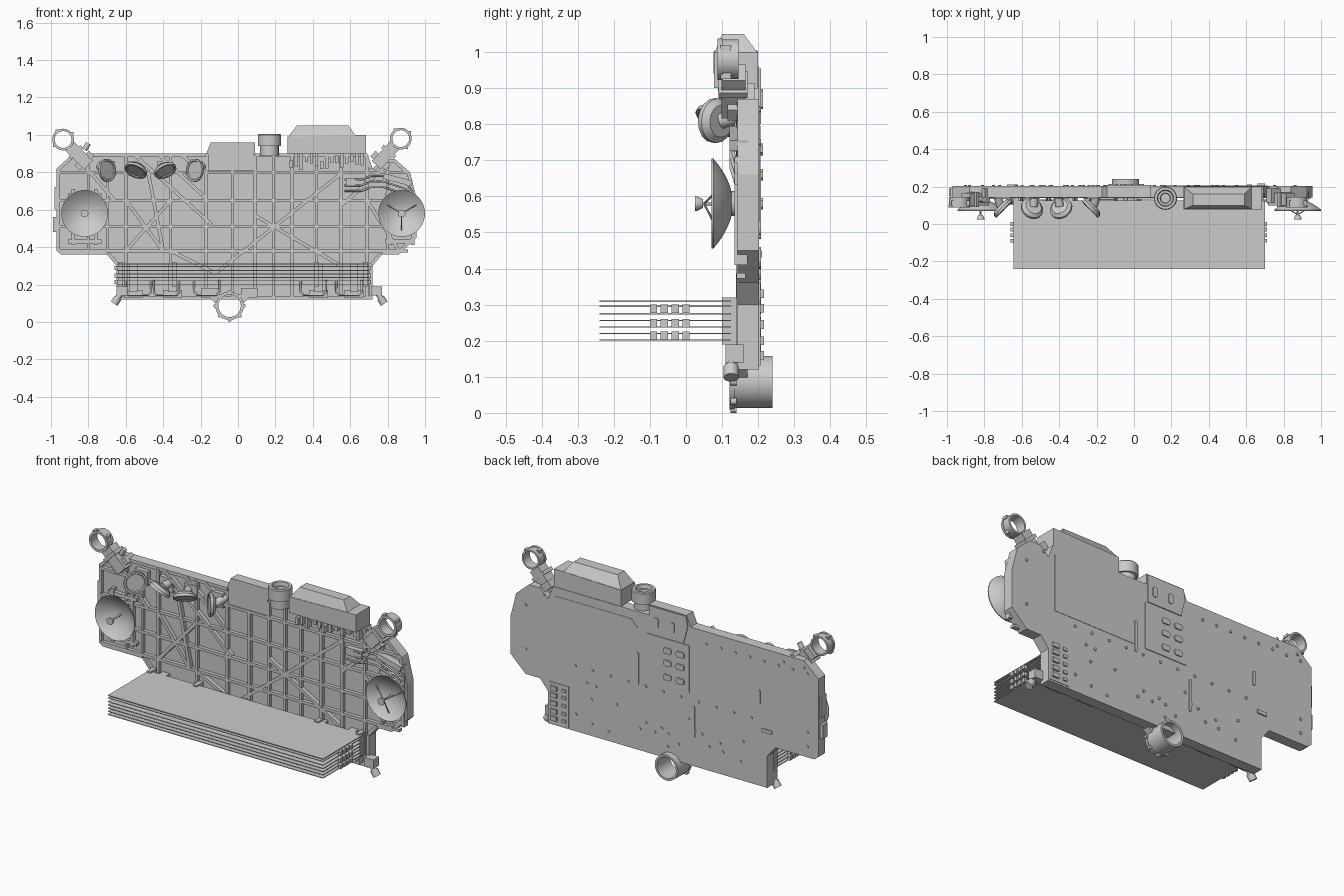
import bpy, bmesh, math, random
from mathutils import Vector, Matrix

if "Cube" in bpy.data.objects:
    bpy.data.objects.remove(bpy.data.objects["Cube"])

random.seed(4)

def finish(bm, name, smooth=False):
    bmesh.ops.recalc_face_normals(bm, faces=bm.faces)
    me = bpy.data.meshes.new(name)
    bm.to_mesh(me)
    bm.free()
    ob = bpy.data.objects.new(name, me)
    bpy.context.collection.objects.link(ob)
    if smooth:
        bpy.ops.object.select_all(action='DESELECT')
        ob.select_set(True)
        bpy.context.view_layer.objects.active = ob
        bpy.ops.object.shade_smooth_by_angle(angle=math.radians(35))
    return ob

def add_box(bm, x0, x1, y0, y1, z0, z1):
    m = Matrix.Translation(((x0+x1)/2, (y0+y1)/2, (z0+z1)/2)) @ Matrix.Diagonal((x1-x0, y1-y0, z1-z0, 1))
    bmesh.ops.create_cube(bm, size=1, matrix=m)

def add_bar(bm, a, b, w, y0, y1):
    """Straight bar between two (x, z) points."""
    d = Vector(b) - Vector(a)
    m = (Matrix.Translation(((a[0]+b[0])/2, (y0+y1)/2, (a[1]+b[1])/2))
         @ Matrix.Rotation(-math.atan2(d.y, d.x), 4, 'Y') @ Matrix.Diagonal((d.length, y1-y0, w, 1)))
    bmesh.ops.create_cube(bm, size=1, matrix=m)

def add_prism(bm, pts, y0, y1):
    """(x, z) outline extruded along y."""
    f = bm.faces.new([bm.verts.new((x, y0, z)) for x, z in pts])
    r = bmesh.ops.extrude_face_region(bm, geom=[f])
    bmesh.ops.translate(bm, vec=(0, y1-y0, 0), verts=[v for v in r['geom'] if isinstance(v, bmesh.types.BMVert)])

def add_lathe(bm, prof, loc, axis, n=40):
    """Closed (radius, height) profile spun about an axis."""
    m = Matrix.Translation(loc) @ Vector(axis).to_track_quat('Z', 'Y').to_matrix().to_4x4()
    rings = []
    for r, h in prof:
        if r < 1e-5:
            rings.append([bm.verts.new(m @ Vector((0, 0, h)))] * n)
        else:
            rings.append([bm.verts.new(m @ Vector((r*math.cos(t*math.tau/n), r*math.sin(t*math.tau/n), h))) for t in range(n)])
    for a, b in zip(rings, rings[1:] + rings[:1]):
        for i in range(n):
            j = (i+1) % n
            q = list(dict.fromkeys([a[i], a[j], b[j], b[i]]))
            if len(q) > 2:
                bm.faces.new(q)

def add_rod(bm, a, b, r, n=12):
    d = Vector(b) - Vector(a)
    add_lathe(bm, [(0, 0), (r, 0), (r, d.length), (0, d.length)], a, d, n)

def octagon(cx, cz, w, h, c):
    return [(cx+sx*(w-i*c), cz+sz*(h-(1-i)*c)) for sx, sz, i in
            [(-1, -1, 0), (-1, -1, 1), (1, -1, 1), (1, -1, 0), (1, 1, 0), (1, 1, 1), (-1, 1, 1), (-1, 1, 0)]]

def pipe(name, pts, r=0.006):
    cu = bpy.data.curves.new(name, 'CURVE')
    cu.dimensions, cu.bevel_depth, cu.bevel_resolution = '3D', r, 2
    sp = cu.splines.new('POLY')
    sp.points.add(len(pts)-1)
    for p, c in zip(sp.points, pts):
        p.co = (*c, 1)
    ob = bpy.data.objects.new(name, cu)
    bpy.context.collection.objects.link(ob)

# main panel with raised rim
outline = [(-.65, .12), (.72, .12), (.72, .30), (.77, .36), (.86, .36), (.955, .45), (.955, .66), (.92, .80),
           (.84, .87), (.77, .87), (.72, .82), (.69, .90), (.09, .90), (.09, .96), (-.145, .96), (-.17, .90),
           (-.88, .90), (-.97, .82), (-.97, .38), (-.945, .36), (-.70, .36), (-.65, .30)]
bm = bmesh.new()
add_prism(bm, outline, .160, .203)
finish(bm, "main_panel")
bm = bmesh.new()
cen = Vector((0, .55))
for a, b in zip(outline, outline[1:] + outline[:1]):
    a, b = Vector(a), Vector(b)
    d = (b-a).normalized()
    n = Vector((-d.y, d.x)) * .009
    add_bar(bm, a+n, b+n, .018, .143, .17)
finish(bm, "panel_rim")

# front rib grid: verticals, horizontals, diagonals
bm = bmesh.new()
for x in (-.60, -.36, .09, .19, .29, .42, .55, .69):
    add_bar(bm, (x, .13), (x, .89), .016, .14, .165)
for x in (-.17, -.03):
    add_bar(bm, (x, .13), (x, .81), .016, .14, .165)
for x in (-.80, -.70, .80):
    add_bar(bm, (x, .37), (x, .86), .014, .142, .165)
for z in (.80, .65, .51, .38):
    add_bar(bm, (-.96, z), (.91, z), .016, .14, .165)
for a, b in [((-.12, .26), (.56, .80)), ((.09, .57), (.55, .30)), ((-.55, .89), (-.14, .52)), ((-.42, .89), (-.17, .66)),
             ((-.60, .65), (-.40, .38)), ((-.48, .80), (-.40, .38)), ((-.66, .65), (-.86, .88)), ((.55, .62), (.80, .84)),
             ((-.60, .38), (-.36, .65)), ((.69, .65), (.86, .38)), ((-.36, .38), (-.12, .26)), ((-.30, .89), (-.19, .80))]:
    add_bar(bm, a, b, .018, .138, .165)
finish(bm, "front_ribs")
bm = bmesh.new()
add_prism(bm, [(-.16, .81), (.085, .81), (.085, .955), (-.14, .955), (-.16, .91)], .143, .165)
finish(bm, "centre_upper_block")

# stacked fin plates with spacers and side clips
bm = bmesh.new()
for z in (.202, .220, .238, .256, .275, .296, .310):
    add_box(bm, -.645, .70, -.24, .125, z-.002, z+.002)
finish(bm, "fin_plates")
bm = bmesh.new()
for x in (-.63, -.34, .42, .68):
    add_box(bm, x-.012, x+.012, .10, .16, .19, .32)
for x in (-.65, .703):
    for y in (-.09, -.06, -.03, 0):
        for z in (.205, .24, .28):
            add_box(bm, x-.009, x+.009, y-.01, y+.01, z-.003, z+.02)
finish(bm, "fin_brackets")

# brackets, pipes and boxes along the lower edge
bm = bmesh.new()
for x in (-.56, -.35, .43, .62):
    add_box(bm, x-.022, x+.022, .115, .16, .16, .31)
    add_box(bm, x-.05, x+.05, .125, .16, .13, .17)
for x in (-.15, .06):
    add_box(bm, x-.045, x+.045, .13, .16, .13, .18)
finish(bm, "lower_brackets")
for x, s in ((-.45, 1), (.47, -1), (-.60, 1), (.66, -1), (-.1, -1)):
    pipe("lower_pipe", [(x, .15, .22), (x, .125, .21), (x, .125, .16), (x+s*.015, .125, .145), (x+s*.12, .125, .145),
                        (x+s*.135, .125, .16), (x+s*.135, .15, .22)])

# large docking ring below
R = lambda ri, ro, h, lip: [(ri, 0), (ro+lip, 0), (ro+lip, .014), (ro, .014), (ro, h), (ri, h)]
bm = bmesh.new()
add_lathe(bm, R(.060, .072, .12, .004), (-.045, .12, .086), (0, 1, 0), 48)
for k in range(8):
    t = k*math.tau/8 + math.pi/2
    add_rod(bm, (-.045+.076*math.cos(t), .124, .086+.076*math.sin(t)), (-.045+.076*math.cos(t), .140, .086+.076*math.sin(t)), .010)
for s in (-1, 1):
    add_bar(bm, (-.045+s*.06, .11), (-.045+s*.10, .15), .035, .13, .17)
finish(bm, "lower_ring", True)

# upper corner rings on arms
for c, p, name in (((-.935, .975), (-.82, .86), "left"), ((.87, .98), (.76, .86), "right")):
    bm = bmesh.new()
    add_lathe(bm, R(.045, .055, .058, .003), (c[0], .087, c[1]), (0, 1, 0))
    for k in range(4):
        t = k*math.pi/2 + .6
        x, z = c[0]+.056*math.cos(t), c[1]+.056*math.sin(t)
        add_box(bm, x-.008, x+.008, .095, .125, z-.008, z+.008)
    finish(bm, name + "_upper_ring", True)
    bm = bmesh.new()
    d = (Vector(p)-Vector(c)).normalized()
    a = Vector(c) + d*.05
    add_bar(bm, a, Vector(p)+d*.03, .065, .098, .165)
    add_bar(bm, a+d*.035, a+d*.055, .09, .09, .17)
    add_bar(bm, a+d*.09, a+d*.13, .11, .115, .19)
    finish(bm, name + "_arm")

# small angled feet at lower corners
for x, s in ((-.62, -1), (.74, 1)):
    bm = bmesh.new()
    add_rod(bm, (x, .125, .165), (x+s*.038, .125, .105), .015, 20)
    add_rod(bm, (x+s*.022, .125, .128), (x+s*.042, .125, .098), .021, 20)
    add_box(bm, x-.03, x+.03, .11, .16, .14, .19)
    finish(bm, "corner_foot", True)

# dish antennas
dish = [(i*.0156, .0034*i*i*.25) for i in range(9)]
outer = [(r, h-.005) for r, h in reversed(dish)]
for x, tri in ((-.82, False), (.875, True)):
    loc = Vector((x, .125, .58))
    bm = bmesh.new()
    add_lathe(bm, dish + outer, loc, (0, -1, 0), 56)
    add_rod(bm, loc, loc+Vector((0, .045, 0)), .035, 24)
    finish(bm, "dish", True)
    bm = bmesh.new()
    add_rod(bm, loc, loc-Vector((0, .09, 0)), .005)
    add_lathe(bm, [(0, 0), (.012, 0), (.02, .015), (.02, .022), (0, .022)], loc-Vector((0, .078, 0)), (0, -1, 0), 20)
    if tri:
        for k in range(3):
            t = k*math.tau/3 + math.pi/6
            add_rod(bm, loc+Vector((.09*math.cos(t), -.028, .09*math.sin(t))), loc-Vector((0, .075, 0)), .003, 8)
    finish(bm, "dish_feed", True)
    bm = bmesh.new()
    for dx in (-.07, .05):
        add_box(bm, x+dx, x+dx+.018, .135, .17, .41, .71)
    for z in (.43, .68):
        add_box(bm, x-.09, x+.09 if not tri else x+.06, .138, .17, z-.01, z+.01)
    finish(bm, "dish_mount")

# four tilted round sensors
for x, d in ((-.70, (.72, -.70, .05)), (-.545, (-.35, -.5, -.75)), (-.39, (.35, -.5, -.75)), (-.23, (-.72, -.70, .05))):
    bm = bmesh.new()
    d = Vector(d).normalized()
    loc = Vector((x, .083, .81))
    add_lathe(bm, [(0, -.022), (.045, -.022), (.062, -.006), (.062, .008), (.052, .008), (.048, .003), (0, .003)], loc, d, 16)
    add_rod(bm, loc-d*.02, (x-d.x*.05, .165, .83), .022, 12)
    add_box(bm, x-.04, x+.04, .135, .165, .78, .86)
    finish(bm, "round_sensor", True)

# top port
bm = bmesh.new()
add_lathe(bm, [(0, .89), (.05, .89), (.05, .94), (.062, .94), (.062, 1.0), (.058, 1.005), (.044, 1.005), (.040, .985),
               (.028, .985), (.025, .97), (0, .97)], (.168, .138, 0), (0, 0, 1), 40)
finish(bm, "top_port", True)

# top housing with sloped lid
bm = bmesh.new()
add_prism(bm, [(.265, .90), (.685, .90), (.685, 1.0), (.265, .99)], .077, .20)
lo = [(.265, .078, .985), (.63, .078, .995), (.63, .20, .995), (.265, .20, .985)]
hi = [(.315, .10, 1.05), (.59, .10, 1.05), (.59, .16, 1.05), (.315, .16, 1.05)]
L, H = [[bm.verts.new(p) for p in q] for q in (lo, hi)]
bm.faces.new(H)
bm.faces.new(L[::-1])
for i in range(4):
    bm.faces.new((L[i], L[(i+1) % 4], H[(i+1) % 4], H[i]))
finish(bm, "top_housing")
bm = bmesh.new()
for i in range(15):
    x, z = .285+i*.027, .81+random.random()*.05
    add_box(bm, x-.009, x+.009, .115+random.random()*.025, .165, z, .905 if i % 3 else z+.04)
finish(bm, "housing_units")

# side boxes and right-hand pipework
bm = bmesh.new()
add_box(bm, -.988, -.96, .15, .19, .48, .56)
add_box(bm, -.98, -.96, .145, .195, .60, .72)
add_bar(bm, (.78, .78), (.93, .74), .03, .12, .17)
add_box(bm, .58, .68, .13, .165, .73, .77)
add_rod(bm, (-.82, .13, .92), (-.80, .13, .955), .014)
finish(bm, "side_boxes")
for k in range(3):
    z = .70 + k*.03
    pipe("side_pipe", [(.57, .14, z), (.66, .13, z), (.71, .125, z+.02), (.78, .125, z+.02), (.90, .125, z-.02), (.94, .14, z-.07)], .005)

# rear plates with clipped pads
bm = bmesh.new()
add_prism(bm, [(-.145, .955), (.085, .955), (.085, .80), (-.13, .80), (-.155, .90)], .20, .208)
add_prism(bm, [(-.165, .53), (.10, .53), (.10, .795), (-.165, .795)], .20, .207)
add_prism(bm, [(.16, .53), (.68, .53), (.68, .85), (.20, .85), (.16, .81)], .20, .205)
finish(bm, "rear_plates")
bm = bmesh.new()
for x in (-.11, -.03):
    for z in (.58, .66, .73):
        add_prism(bm, octagon(x, z, .025, .016, .007), .205, .213)
for x in (-.06, .04):
    add_prism(bm, octagon(x, .87, .014, .028, .006), .205, .213)
for x, z, h in ((-.19, .37, .09), (.16, .58, .09), (-.60, .62, .04)):
    add_prism(bm, octagon(x, z, .008, h, .004), .20, .208)
finish(bm, "rear_pads")

# rear connector strip and bolt heads
bm = bmesh.new()
add_box(bm, .59, .715, .20, .206, .13, .36)
for z in (.16, .20, .245, .29, .33):
    add_box(bm, .66, .70, .20, .216, z-.012, z+.012)
    add_box(bm, .605, .63, .20, .212, z-.008, z+.008)
add_box(bm, -.68, -.62, .20, .21, .43, .45)
finish(bm, "rear_connectors")
bm = bmesh.new()
spots = [(-.9+k*.09, .83) for k in range(8)] + [(-.55+k*.11, .49) for k in range(11)]
spots += [(random.uniform(-.55, .55), random.uniform(.16, .45)) for _ in range(22)]
spots += [(-.9, .42), (-.9, .5), (.86, .5), (.86, .75), (-.75, .86), (-.88, .86), (.75, .84)]
for x, z in spots:
    add_rod(bm, (x, .20, z), (x, .208, z), .008, 10)
finish(bm, "rear_bolts")
